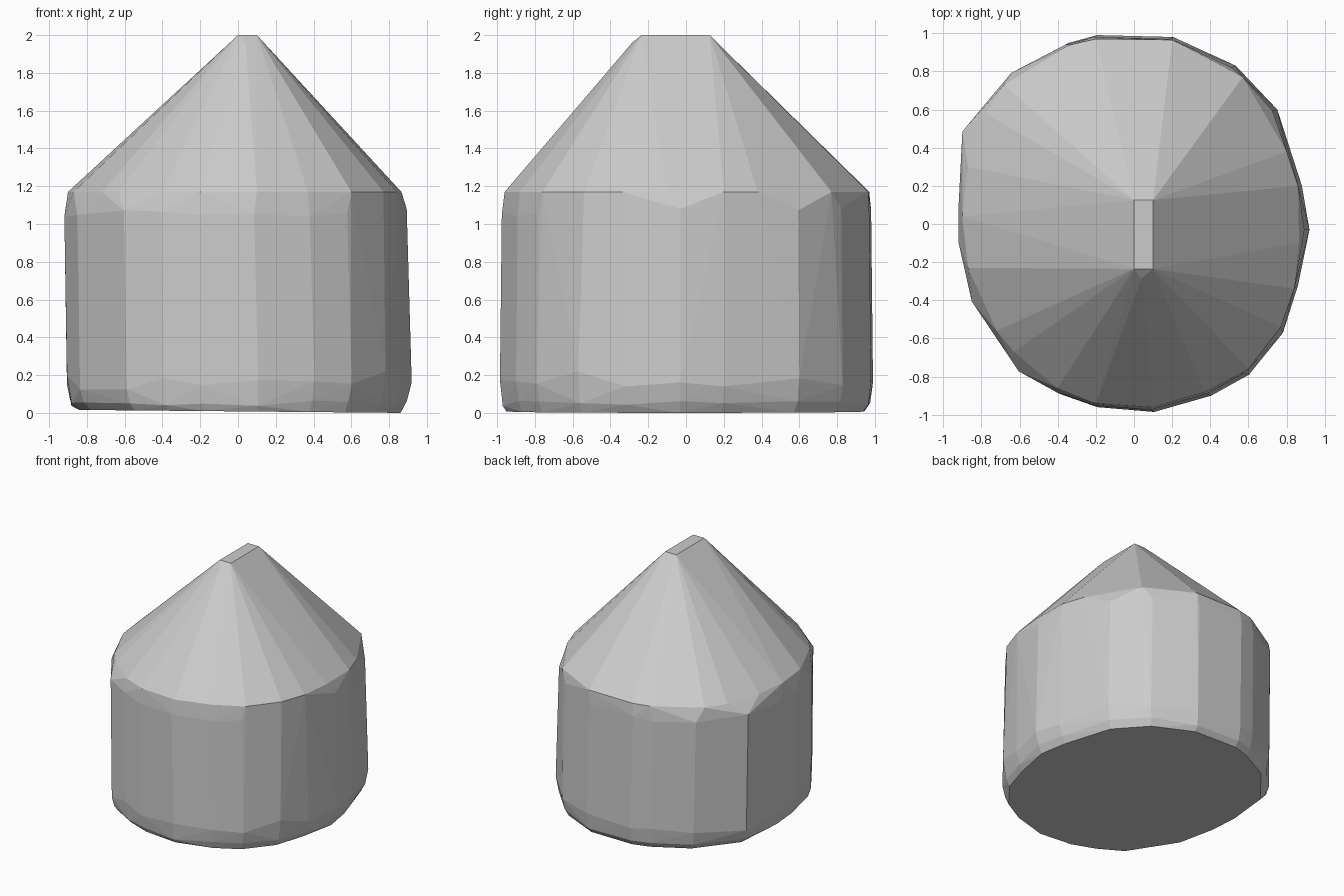
import bpy, bmesh, random

random.seed(4)

# Plan outline of the body, counter-clockwise
body = [(0.2, 0.98), (-0.2, 0.99), (-0.35, 0.95), (-0.64, 0.8), (-0.9, 0.49),
        (-0.92, 0.1), (-0.92, -0.1), (-0.85, -0.41), (-0.6, -0.78), (-0.4, -0.89),
        (-0.2, -0.96), (0.1, -0.985), (0.4, -0.9), (0.6, -0.79), (0.78, -0.57),
        (0.86, -0.32), (0.92, -0.03), (0.88, 0.2), (0.75, 0.6), (0.53, 0.83)]

# Plan outline of the eave where the cone begins
eave = [(0.2, 0.965), (-0.2, 0.97), (-0.33, 0.94), (-0.68, 0.73), (-0.78, 0.58),
        (-0.87, 0.3), (-0.9, 0.04), (-0.87, -0.23), (-0.72, -0.56), (-0.63, -0.67),
        (-0.4, -0.86), (-0.2, -0.94), (0.1, -0.96), (0.37, -0.88), (0.6, -0.76),
        (0.77, -0.54), (0.84, -0.34), (0.865, -0.1), (0.86, 0.2), (0.8, 0.38),
        (0.57, 0.77)]

# Flat ridge at the tip, with a small chamfer point at the front
ridge = [(0, 0.125, 2), (0.1, 0.125, 2), (0.1, -0.235, 2), (0, -0.235, 2),
         (0.04, -0.285, 1.96)]


def ring(outline, z, sx=1, sy=1, dx=0, dy=0, wobble=0):
    return [(x * sx + dx, y * sy + dy, z + random.uniform(-wobble, wobble))
            for x, y in outline]


# Slightly tilted underside, rounded foot, wall top and eave
points = [(x, y, 0.008 * (1 - x / 0.87)) for x, y, z in
          ring(body, 0, 0.925, 0.96, 0.01, -0.005)]
points += ring(body, 0.05, 0.965, 0.985, 0.006, 0, 0.015)
points += ring(body, 0.17, 0.992, 1.0, 0.007, 0, 0.05)
points += ring(body, 1.06, 0.985, 0.99, -0.013, 0, 0.025)
points += ring(eave, 1.17)
points += ridge

# Skin everything as one faceted convex solid
bm = bmesh.new()
for p in points:
    bm.verts.new(p)
hull = bmesh.ops.convex_hull(bm, input=bm.verts)
loose = {g for g in hull["geom_interior"] + hull["geom_unused"]
         if isinstance(g, bmesh.types.BMVert)}
bmesh.ops.delete(bm, geom=list(loose), context="VERTS")
bmesh.ops.dissolve_limit(bm, angle_limit=0.01, verts=bm.verts, edges=bm.edges)
bmesh.ops.recalc_face_normals(bm, faces=bm.faces)

mesh = bpy.data.meshes.new("pointed_block")
bm.to_mesh(mesh)
bm.free()
bpy.context.collection.objects.link(bpy.data.objects.new("pointed_block", mesh))
